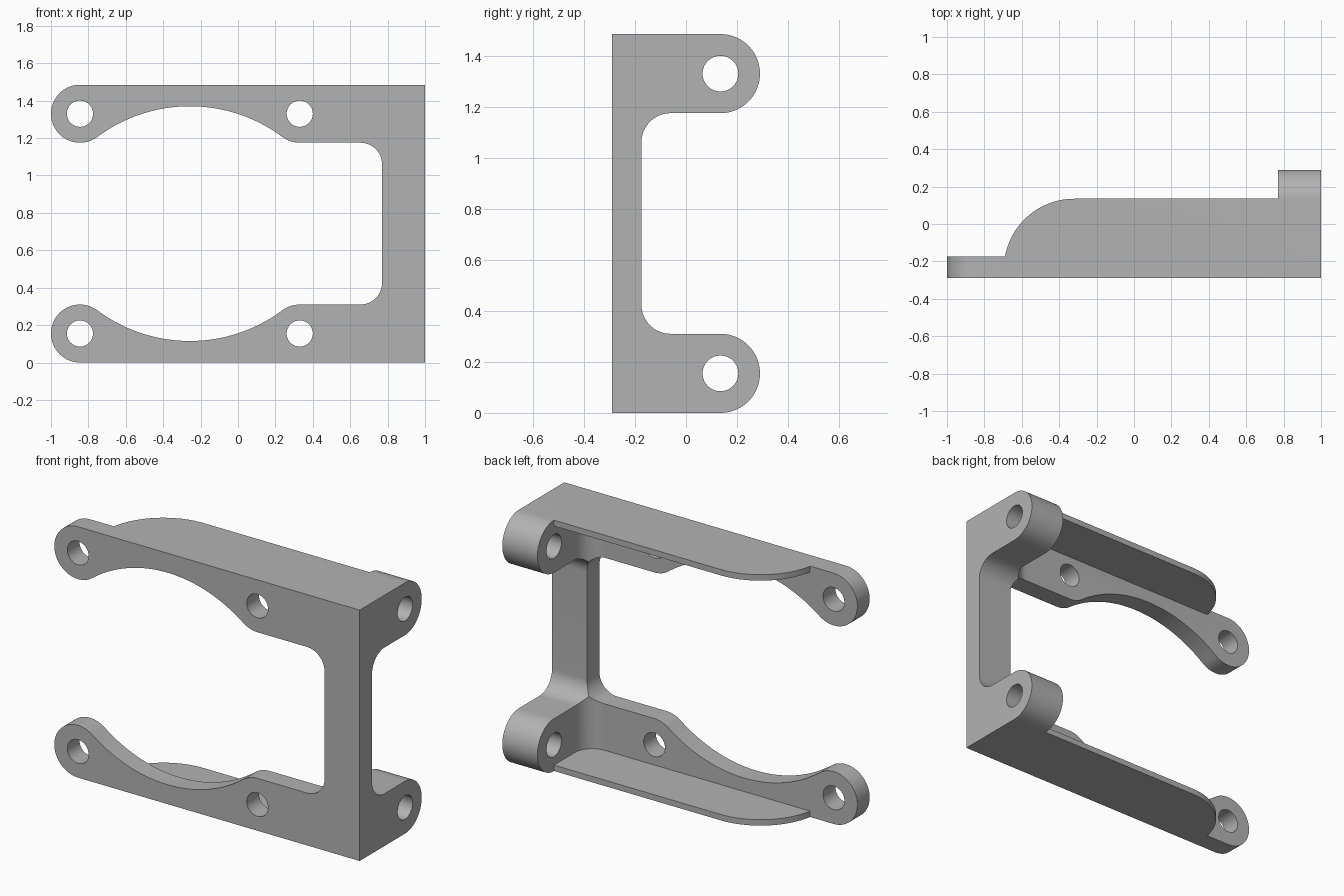
import bpy, bmesh
from math import sin, cos, radians, atan2, degrees
from mathutils import Vector

if "Cube" in bpy.data.objects:
    bpy.data.objects.remove(bpy.data.objects["Cube"])

# Main dimensions
H = 1.485          # height
D = 0.29           # half depth
WALL_Y = -0.175    # back of the front plate
WALL_X = 0.77      # inside of the side plate
LUG_R, HOLE_R, FILLET = 0.155, 0.07, 0.115
LOW, HIGH = LUG_R, H - LUG_R
FLANGE = 0.035

grey = bpy.data.materials.new("plain grey")
grey.use_nodes = True
colour = (0.45, 0.45, 0.45, 1)
grey.diffuse_color = colour
grey.node_tree.nodes["Principled BSDF"].inputs["Base Color"].default_value = colour


def arc(cx, cy, r, a0, a1, n=20):
    steps = [radians(a0 + (a1 - a0) * i / n) for i in range(n + 1)]
    return [(cx + r * cos(a), cy + r * sin(a)) for a in steps]


def prism(name, points, axis, start, end):
    """Extrude a 2D outline along x (y,z outline), y (x,z) or z (x,y)."""
    place = {"x": lambda u, v, w: (w, u, v),
             "y": lambda u, v, w: (u, w, v),
             "z": lambda u, v, w: (u, v, w)}[axis]
    bm = bmesh.new()
    face = bm.faces.new([bm.verts.new(place(u, v, start)) for u, v in points])
    grown = bmesh.ops.extrude_face_region(bm, geom=[face])
    moved = [g for g in grown["geom"] if isinstance(g, bmesh.types.BMVert)]
    bmesh.ops.translate(bm, verts=moved, vec=Vector(place(0, 0, end - start)))
    bmesh.ops.recalc_face_normals(bm, faces=bm.faces)
    mesh = bpy.data.meshes.new(name)
    bm.to_mesh(mesh)
    bm.free()
    mesh.materials.append(grey)
    obj = bpy.data.objects.new(name, mesh)
    bpy.context.collection.objects.link(obj)
    return obj


def combine(target, tool, operation):
    mod = target.modifiers.new(operation.lower(), "BOOLEAN")
    mod.operation, mod.solver, mod.object = operation, "EXACT", tool
    bpy.context.view_layer.objects.active = target
    bpy.ops.object.modifier_apply(modifier=mod.name)
    bpy.data.objects.remove(tool)


def with_mirror(lower):
    """Complete an outline with its reflection about mid height."""
    return lower + [(u, H - v) for u, v in reversed(lower)]


# Front outline: two arms, each scooped by an arc tangent to its round bosses
left_x, mid_x = -0.845, 0.33
scoop_x = (left_x + mid_x) / 2
half, rise = (mid_x - left_x) / 2, 0.115
drop = LUG_R - rise
scoop_r = (half**2 + drop**2 - LUG_R**2) / (2 * (LUG_R + drop))
scoop_z = rise + scoop_r
tilt = degrees(atan2(scoop_z - LOW, half))
front_lower = [(1, 0)]
front_lower += arc(left_x, LOW, LUG_R, 270, tilt, 40)
front_lower += arc(scoop_x, scoop_z, scoop_r, 180 + tilt, 360 - tilt, 40)[1:-1]
front_lower += arc(mid_x, LOW, LUG_R, 180 - tilt, 90, 8)
front_lower += arc(WALL_X - FILLET, 2 * LUG_R + FILLET, FILLET, -90, 0, 16)

# Side outline: a column with a round lug at each end
side_lower = [(-D, 0)]
side_lower += arc(D - LUG_R, LOW, LUG_R, -90, 90, 40)
side_lower += arc(WALL_Y + FILLET, 2 * LUG_R + FILLET, FILLET, 270, 180, 16)

# Plan outline: front plate and side plate joined by an inner fillet
plan = [(-1.1, -0.4), (1.1, -0.4), (1.1, 0.4), (WALL_X, 0.4)]
plan += arc(WALL_X - FILLET, WALL_Y + FILLET, FILLET, 0, -90, 16)
plan += [(-1.1, WALL_Y)]

bracket = prism("bracket", plan, "z", -0.1, H + 0.1)
combine(bracket, prism("front_outline", with_mirror(front_lower), "y", -0.6, 0.6), "INTERSECT")
combine(bracket, prism("side_outline", with_mirror(side_lower), "x", -1.4, 1.4), "INTERSECT")

# Thin top and bottom flanges with a rounded free corner
flange_back = D - LUG_R
corner_r = 0.376
corner_x, corner_y = -0.69 + 0.37, flange_back - corner_r
flange = [(-0.69, WALL_Y - 0.04), (0.9, WALL_Y - 0.04), (0.9, flange_back)]
flange += arc(corner_x, corner_y, corner_r, 90, 170, 24)
for name, z in (("bottom_flange", 0), ("top_flange", H - FLANGE)):
    combine(bracket, prism(name, flange, "z", z, z + FLANGE), "UNION")

# Bolt holes through the arms and the lugs
for z in (LOW, HIGH):
    for x in (left_x, mid_x):
        hole = arc(x, z, HOLE_R, 0, 351, 39)
        combine(bracket, prism("arm_hole", hole, "y", -0.5, 0), "DIFFERENCE")
    hole = arc(flange_back, z, HOLE_R, 0, 351, 39)
    combine(bracket, prism("lug_hole", hole, "x", 0.6, 1.2), "DIFFERENCE")

# Crisp edges with smooth curved walls
bpy.ops.object.select_all(action="DESELECT")
bracket.select_set(True)
bpy.context.view_layer.objects.active = bracket
bpy.ops.object.shade_smooth_by_angle(angle=radians(25))
